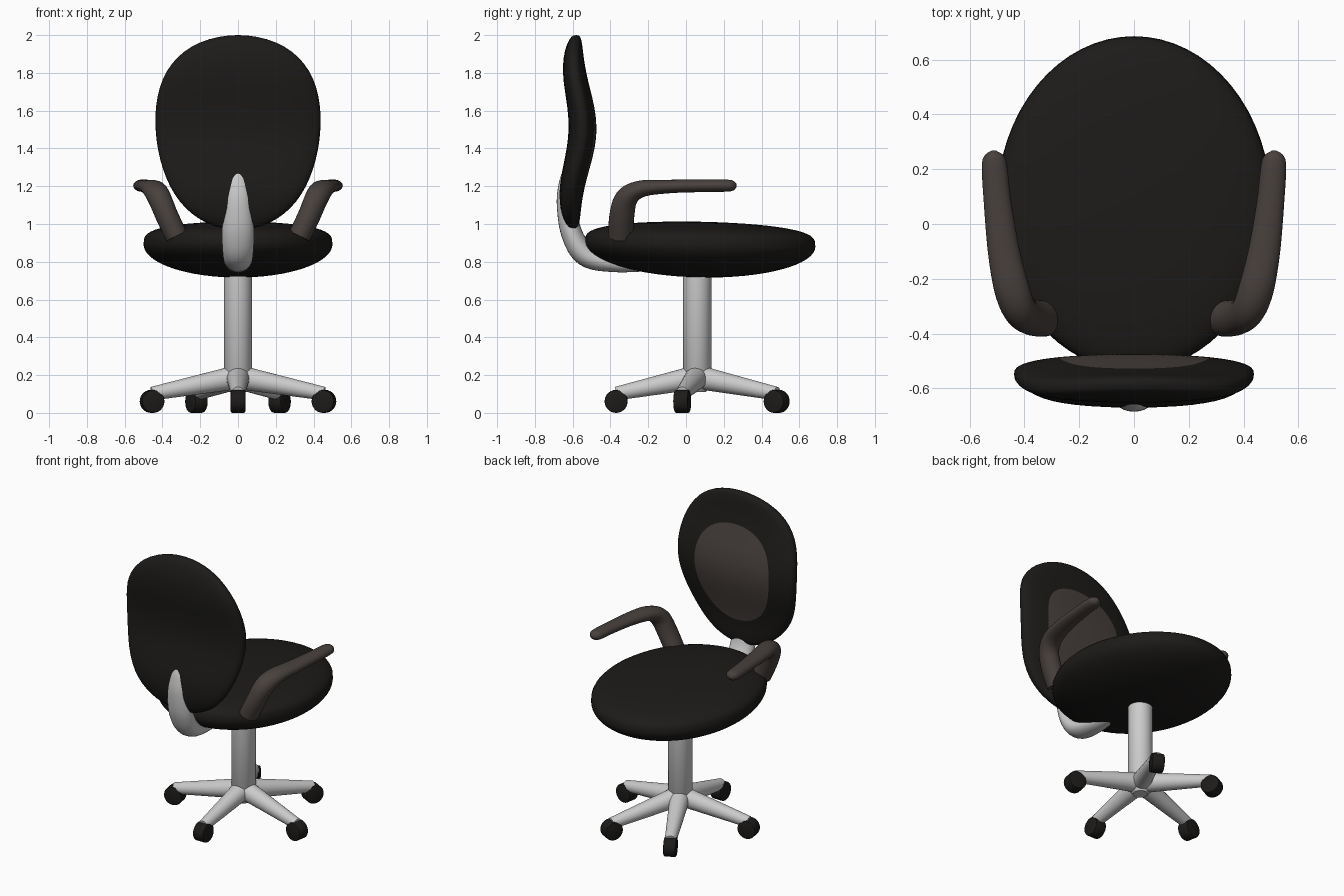
import bpy, bmesh
from math import sin, cos, pi, atan2
from mathutils import Vector, Matrix

if "Cube" in bpy.data.objects:
    bpy.data.objects.remove(bpy.data.objects["Cube"])


def material(name, rgb):
    m = bpy.data.materials.new(name)
    m.diffuse_color = (*rgb, 1)
    m.use_nodes = True
    m.node_tree.nodes["Principled BSDF"].inputs["Base Color"].default_value = m.diffuse_color
    return m


BLACK = material("black_fabric", (0.012, 0.011, 0.010))
BROWN = material("dark_brown", (0.065, 0.052, 0.047))


def finish(bm, name, mats=(), angle=40):
    bmesh.ops.recalc_face_normals(bm, faces=bm.faces)
    me = bpy.data.meshes.new(name)
    bm.to_mesh(me)
    bm.free()
    ob = bpy.data.objects.new(name, me)
    bpy.context.collection.objects.link(ob)
    for m in mats:
        me.materials.append(m)
    bpy.ops.object.select_all(action='DESELECT')
    ob.select_set(True)
    bpy.context.view_layer.objects.active = ob
    bpy.ops.object.shade_smooth_by_angle(angle=angle * pi / 180)
    return ob


def spline(pts, steps=6):
    """Catmull-Rom through tuples of any length."""
    p = [Vector(q) for q in pts]
    p = [2 * p[0] - p[1]] + p + [2 * p[-1] - p[-2]]
    out = []
    for i in range(1, len(p) - 2):
        a, b, c, d = p[i - 1:i + 3]
        for k in range(steps):
            t = k / steps
            out.append(0.5 * (2 * b + (c - a) * t + (2 * a - 5 * b + 4 * c - d) * t * t
                              + (3 * b - a - 3 * c + d) * t ** 3))
    return out + [p[-2]]


def loft(name, rows, ref, mats=(), sides=24):
    """Elliptical tube; each row is x, y, z, half width, half thickness."""
    bm = bmesh.new()
    rings = []
    for i, r in enumerate(rows):
        a, b = rows[max(i - 1, 0)], rows[min(i + 1, len(rows) - 1)]
        t = (Vector(b[:3]) - Vector(a[:3])).normalized()
        v = t.cross(Vector(ref)).normalized()
        u = v.cross(t)
        c = Vector(r[:3])
        rings.append([bm.verts.new(c + u * r[3] * cos(2 * pi * k / sides)
                                   + v * r[4] * sin(2 * pi * k / sides)) for k in range(sides)])
    for A, B in zip(rings, rings[1:]):
        for k in range(sides):
            n = (k + 1) % sides
            bm.faces.new((A[k], A[n], B[n], B[k]))
    bm.faces.new(rings[0])
    bm.faces.new(rings[-1])
    return finish(bm, name, mats)


def cushion(name, point, mats, patch=0.0, sides=64, rings=32):
    """Pad made of rings running from the top pole round the rim to the bottom pole."""
    bm = bmesh.new()
    grid = []
    for i in range(1, rings):
        phi = pi * i / rings
        grid.append([bm.verts.new(point(2 * pi * k / sides, sin(phi), cos(phi)))
                     for k in range(sides)])
    poles = [bm.verts.new(point(0, 0, 1)), bm.verts.new(point(0, 0, -1))]
    for k in range(sides):
        n = (k + 1) % sides
        f = bm.faces.new((poles[0], grid[0][k], grid[0][n]))
        f.material_index = 1 if patch else 0
        bm.faces.new((poles[1], grid[-1][n], grid[-1][k]))
        for i, (A, B) in enumerate(zip(grid, grid[1:])):
            f = bm.faces.new((A[k], B[k], B[n], A[n]))
            if i < rings / 2 - 1 and sin(pi * (i + 2) / rings) < patch:
                f.material_index = 1
    return finish(bm, name, mats, 80)


# Seat: flat on top, rounder underneath
def seat_point(a, r, c):
    h = 0.12 * c ** 0.6 if c > 0 else -0.175 * abs(c)
    x, y = 0.5 * r * cos(a), 0.61 * r * sin(a)
    return (x, 0.075 + y, 0.892 - 0.02 * y + h)


cushion("seat", seat_point, [BLACK])


# Backrest: S-curved pad with a brown panel on the sitter's side
def back_point(a, r, c):
    s = sin(a)
    x = r * cos(a) * (0.435 + 0.04 * s + 0.06 * s * s)
    z = 1.45 + r * (0.035 + 0.515 * s)
    mid = -0.575 + 0.027 * cos(2 * pi * (z - 1.5) / 0.78) + 0.02 * (z - 1.5)
    h = 0.074 * abs(c) ** 0.7 * (1 if c > 0 else -1)
    return (x, mid + h, z)


cushion("backrest", back_point, [BLACK, BROWN], patch=0.7)

# Curved spine joining seat and backrest
loft("back_support", spline([
    (0, -0.18, 0.77, 0.03, 0.02), (0, -0.38, 0.79, 0.065, 0.045),
    (0, -0.53, 0.835, 0.08, 0.06), (0, -0.605, 0.95, 0.085, 0.056),
    (0, -0.632, 1.1, 0.076, 0.052), (0, -0.632, 1.2, 0.064, 0.044),
    (0, -0.625, 1.27, 0.042, 0.03), (0, -0.62, 1.3, 0.008, 0.008)]), (1, 0, 0))

# Armrests
arm = loft("armrests", spline([
    (0.325, -0.345, 0.935, 0.06, 0.066), (0.375, -0.34, 1.04, 0.06, 0.066),
    (0.415, -0.315, 1.135, 0.062, 0.06), (0.445, -0.24, 1.185, 0.064, 0.045),
    (0.475, -0.10, 1.198, 0.058, 0.036), (0.498, 0.08, 1.202, 0.05, 0.033),
    (0.509, 0.21, 1.203, 0.046, 0.032), (0.511, 0.25, 1.203, 0.034, 0.026),
    (0.511, 0.268, 1.203, 0.008, 0.008)]), (1, 0, 0), [BROWN])
arm.modifiers.new("mirror", 'MIRROR')

# Central column
HUB = Vector((0, 0.06, 0))
loft("column", [(0, 0.06, z, r, r) for z, r in ((0.11, 0.045), (0.15, 0.075), (0.76, 0.075))],
     (1, 0, 0), sides=32)

# Five star legs with casters
for i, (x, y) in enumerate([(0, -0.37), (0.455, -0.02), (0.22, 0.48), (-0.22, 0.48), (-0.455, -0.02)]):
    d = (Vector((x, y, 0)) - HUB).normalized()
    end = Vector((x, y, 0.102))
    start = HUB + Vector((0, 0, 0.19))
    loft(f"leg_{i + 1}", [(*start, 0.064, 0.064), (*end, 0.036, 0.036)], (0, 0, 1))
    bm = bmesh.new()
    rot = Matrix.Rotation(atan2(d.y, d.x), 4, 'Z') @ Matrix.Rotation(pi / 2, 4, 'X')
    bmesh.ops.create_cone(bm, cap_ends=True, segments=28, radius1=0.061, radius2=0.061, depth=0.078,
                          matrix=Matrix.Translation((x, y, 0.061)) @ rot)
    rims = [e for e in bm.edges if any(len(f.verts) > 4 for f in e.link_faces)]
    bmesh.ops.bevel(bm, geom=rims, offset=0.008, segments=2, affect='EDGES', profile=0.5)
    finish(bm, f"caster_{i + 1}", [BLACK])
